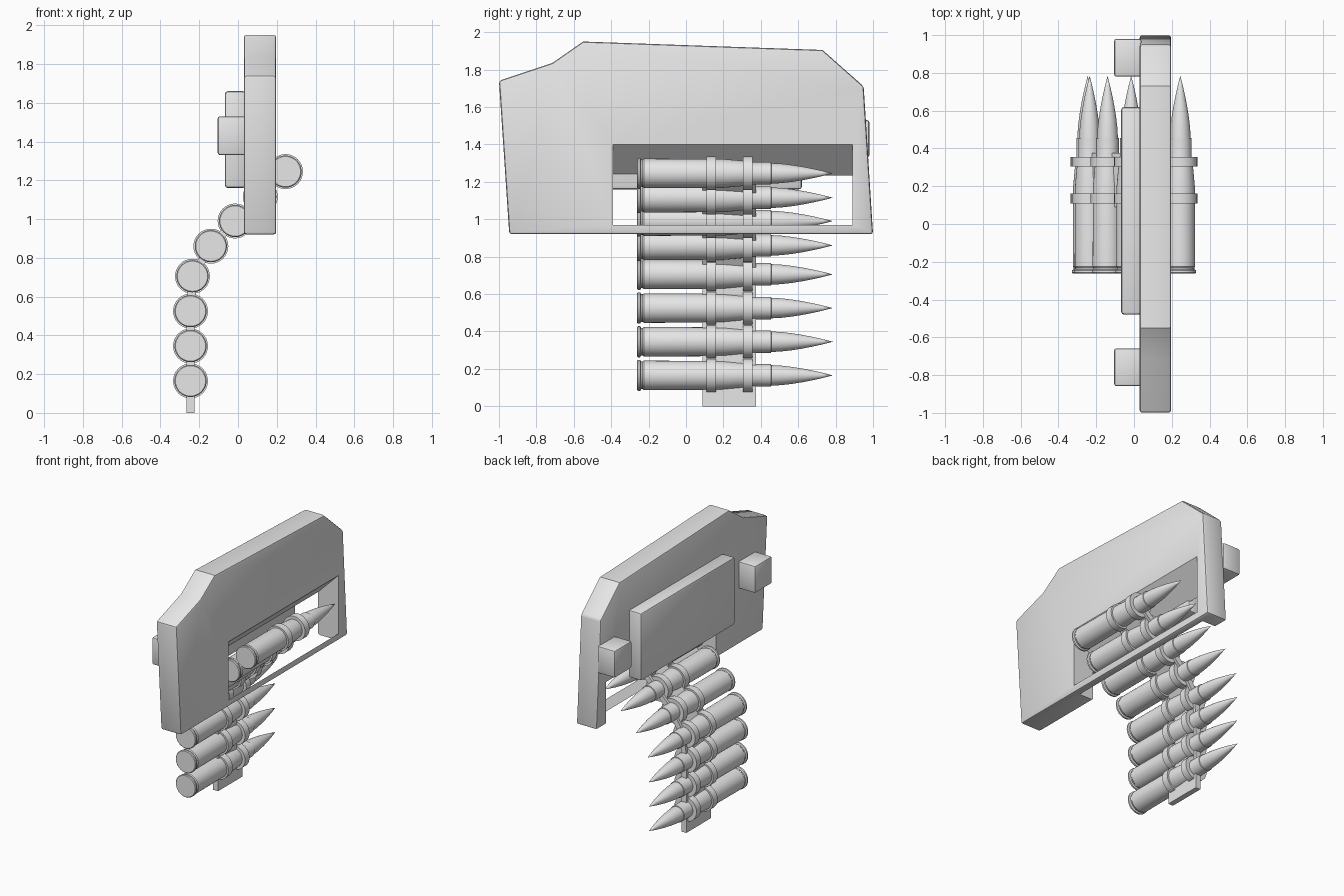
import bpy, bmesh, math
from mathutils import Vector, Matrix

if "Cube" in bpy.data.objects:
    bpy.data.objects.remove(bpy.data.objects["Cube"], do_unlink=True)

grey = bpy.data.materials.new("plain_grey")
grey.use_nodes = True
COLOR = (0.8, 0.8, 0.8, 1)
grey.diffuse_color = COLOR
grey.node_tree.nodes["Principled BSDF"].inputs["Base Color"].default_value = COLOR


def finish(name, bm):
    bmesh.ops.recalc_face_normals(bm, faces=bm.faces)
    mesh = bpy.data.meshes.new(name)
    bm.to_mesh(mesh)
    bm.free()
    mesh.materials.append(grey)
    ob = bpy.data.objects.new(name, mesh)
    bpy.context.collection.objects.link(ob)
    return ob


def activate(ob):
    bpy.ops.object.select_all(action='DESELECT')
    ob.select_set(True)
    bpy.context.view_layer.objects.active = ob


def smooth(ob):
    activate(ob)
    bpy.ops.object.shade_smooth_by_angle(angle=math.radians(30))


def bevel(ob, width):
    mod = ob.modifiers.new("bevel", 'BEVEL')
    mod.width, mod.segments, mod.limit_method = width, 2, 'ANGLE'
    mod.angle_limit = math.radians(40)
    activate(ob)
    bpy.ops.object.modifier_apply(modifier=mod.name)


def extrude(name, points, offset):
    """Close a planar outline and extrude it along offset."""
    bm = bmesh.new()
    face = bm.faces.new([bm.verts.new(p) for p in points])
    new = bmesh.ops.extrude_face_region(bm, geom=[face])["geom"]
    bmesh.ops.translate(bm, vec=offset,
                        verts=[v for v in new if isinstance(v, bmesh.types.BMVert)])
    return finish(name, bm)


def box(name, lo, hi, width):
    lo, hi = Vector(lo), Vector(hi)
    bm = bmesh.new()
    bmesh.ops.create_cube(bm, size=1, matrix=Matrix.Translation((lo + hi) / 2)
                          @ Matrix.Diagonal((*(hi - lo), 1)))
    ob = finish(name, bm)
    bevel(ob, width)
    smooth(ob)


# Main frame: side outline (y, z) with a thickness in x
X0, X1 = 0.03, 0.197
outline = [(-1, 1.74), (-.715, 1.835), (-.55, 1.95), (.73, 1.905),
           (.95, 1.71), (1, .92), (-.945, .92)]
frame = extrude("frame", [(X0, y, z) for y, z in outline], (X1 - X0, 0, 0))
bevel(frame, 0.014)

# Feed slot, cut through the frame on a 45 degree slope
reach = 0.3
slot = [(X1 + reach, .97 + reach), (X1 + reach, 1.4 + reach),
        (X1 - reach, 1.4 - reach), (X1 - reach, .97 - reach)]
cutter = extrude("slot_cutter", [(x, -.39, z) for x, z in slot], (0, 1.28, 0))
cutter.hide_render = True
cut = frame.modifiers.new("slot", 'BOOLEAN')
cut.operation, cut.solver, cut.object = 'DIFFERENCE', 'EXACT', cutter
activate(frame)
bpy.ops.object.modifier_apply(modifier=cut.name)
bpy.data.objects.remove(cutter, do_unlink=True)
smooth(frame)

# Cover plate and the two lugs on the right side
box("cover_plate", (-.068, -.48, 1.16), (X0 + .01, .62, 1.66), 0.016)
for name, y in (("front_lug", -.758), ("rear_lug", .88)):
    box(name, (-.105, y - .1, 1.33), (X0 + .01, y + .1, 1.53), 0.012)

# Cartridge: lathe profile (y, radius) spun around the y axis
case = [(-.262, .078), (-.257, .083), (-.245, .083), (-.24, .074), (-.232, .074),
        (-.225, .079), (.2, .077), (.3, .068), (.36, .06), (.455, .06), (.456, .055)]
ogive = [(.456 + .329 * t / 6, .055 * (1 - (t / 6) ** 1.6)) for t in range(1, 6)]
profile = case + ogive
SIDES = 32


def cartridge(name, x, z):
    bm = bmesh.new()
    rings = []
    for y, r in profile:
        rings.append([bm.verts.new((x + r * math.cos(a), y, z + r * math.sin(a)))
                      for a in (math.tau * i / SIDES for i in range(SIDES))])
    tip = bm.verts.new((x, .785, z))
    bm.faces.new(rings[0])
    for i in range(SIDES):
        j = (i + 1) % SIDES
        for a, b in zip(rings, rings[1:]):
            bm.faces.new((a[i], a[j], b[j], b[i]))
        bm.faces.new((rings[-1][i], rings[-1][j], tip))
    smooth(finish(name, bm))


def link(name, start, end):
    """Two bands around the cartridge and a flat strip to the next one."""
    bm = bmesh.new()
    x, z = start
    for y in (.135, .33):
        bmesh.ops.create_cone(bm, cap_ends=True, segments=SIDES, radius1=.09,
                              radius2=.09, depth=.052,
                              matrix=Matrix.Translation((x, y, z))
                              @ Matrix.Rotation(math.pi / 2, 4, 'X'))
    if end:
        dx, dz = end[0] - x, end[1] - z
        middle = Matrix.Translation((x + dx / 2, .232, z + dz / 2))
        turn = Matrix.Rotation(math.atan2(dx, dz), 4, 'Y')
        size = Matrix.Diagonal((.04, .286, math.hypot(dx, dz), 1))
        bmesh.ops.create_cube(bm, size=1, matrix=middle @ turn @ size)
    smooth(finish(name, bm))


# Ammunition belt from the slot down to the hanging end
belt = [(.245, 1.245), (.115, 1.115), (-.015, .99), (-.14, .86),
        (-.235, .705), (-.245, .525), (-.245, .345), (-.245, .165)]
ends = belt[1:] + [(-.245, 0)]
for n, (here, there) in enumerate(zip(belt, ends), 1):
    cartridge(f"cartridge_{n}", *here)
    link(f"belt_link_{n}", here, there)
